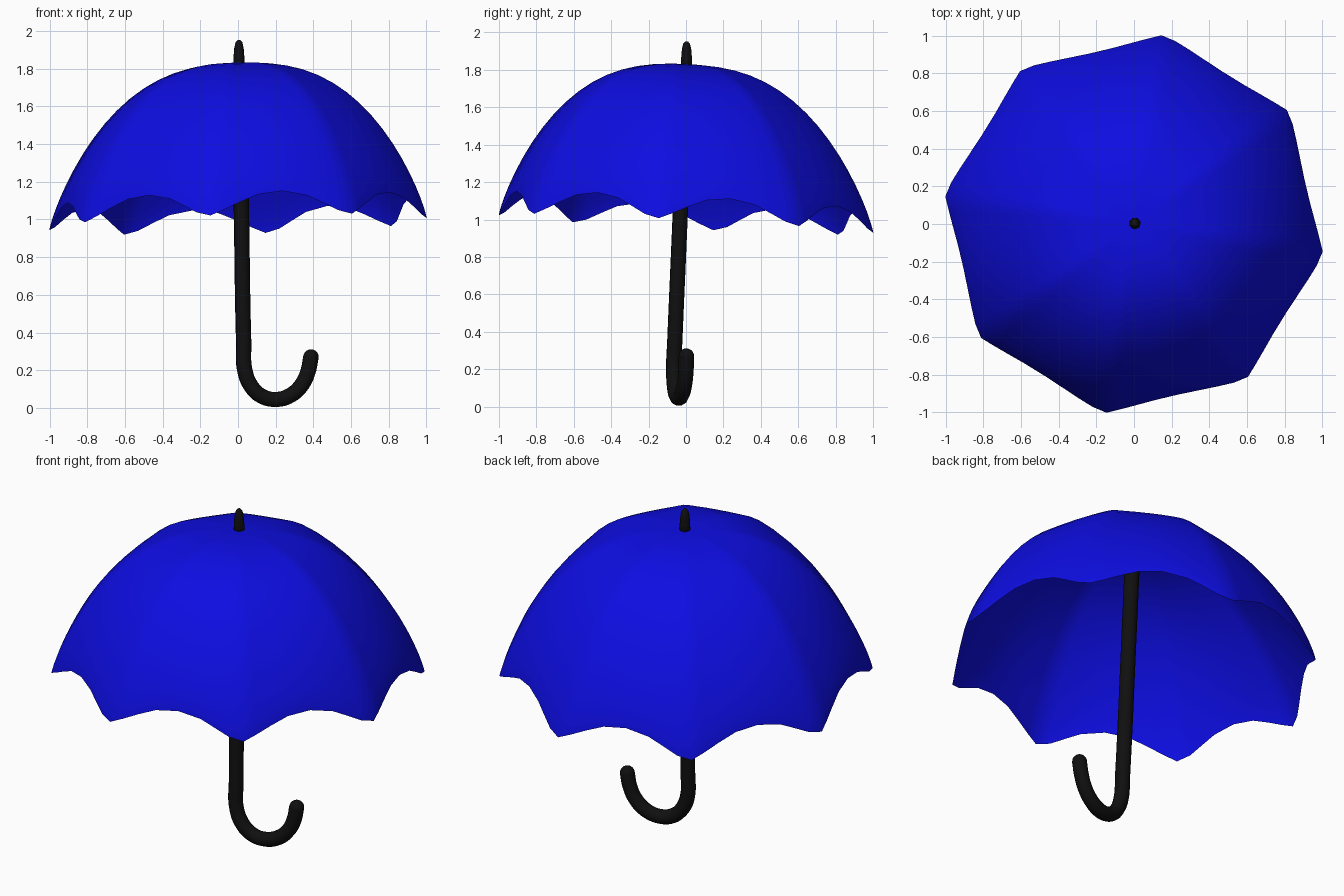
import bpy, bmesh
from math import radians, cos, sin, pi

cube = bpy.data.objects.get("Cube")
if cube:
    bpy.data.objects.remove(cube, do_unlink=True)


def material(name, color):
    m = bpy.data.materials.new(name)
    m.use_nodes = True
    m.diffuse_color = color
    m.node_tree.nodes["Principled BSDF"].inputs["Base Color"].default_value = color
    return m


blue = material("deep blue fabric", (0.004, 0.004, 0.75, 1))
black = material("black handle", (0.005, 0.005, 0.005, 1))


def mesh_object(name, bm, mat):
    bmesh.ops.recalc_face_normals(bm, faces=bm.faces)
    for f in bm.faces:
        f.smooth = True
    mesh = bpy.data.meshes.new(name)
    bm.to_mesh(mesh)
    bm.free()
    mesh.materials.append(mat)
    obj = bpy.data.objects.new(name, mesh)
    bpy.context.collection.objects.link(obj)
    return obj


# Canopy: eight panels stretched between ribs, with a scalloped rim
RADIUS, RIM, TOP = 1.012, 0.975, 1.83
# clockwise angle from the rib, radius factor, rim lift
PANEL = [(0, 1, 0), (4.5, .983, .02), (9, .96, .06), (14, .94, .1),
         (22, .924, .125), (30, .93, .11), (36, .95, .07), (41, .975, .03)]
ROWS = 18

bm = bmesh.new()
apex = bm.verts.new((0, 0, TOP))
rings = []
for i in range(1, ROWS + 1):
    t = sin(i / ROWS * pi / 2)
    height = RIM + (TOP - RIM) * (1 - min(t, 1) ** 2.6) ** 0.83
    ring = []
    for rib in range(8):
        for angle, factor, lift in PANEL:
            a = radians(81.7 - 45 * rib - angle)
            x, y = RADIUS * t * factor * cos(a), RADIUS * t * factor * sin(a)
            z = height + lift * t ** 4 + 0.025 * x - 0.05 * y
            ring.append(bm.verts.new((x, y, z)))
    rings.append(ring)
n = len(rings[0])
for k in range(n):
    j = (k + 1) % n
    bm.faces.new((apex, rings[0][j], rings[0][k]))
    for inner, outer in zip(rings, rings[1:]):
        bm.faces.new((inner[k], inner[j], outer[j], outer[k]))
mesh_object("canopy", bm, blue)

# Shaft and hooked handle: one round tube along a curve
PATH = [(.005, 0, 1.81), (.018, -.03, 1.05), (.03, -.06, .35), (.036, -.066, .2),
        (.07, -.062, .115), (.125, -.053, .063), (.2, -.038, .045),
        (.28, -.02, .068), (.34, -.007, .125), (.372, 0, .195), (.387, .002, .27)]
curve = bpy.data.curves.new("shaft_and_hook", "CURVE")
curve.dimensions = "3D"
curve.bevel_depth = 0.041
curve.bevel_resolution = 4
curve.resolution_u = 6
curve.use_fill_caps = True
spline = curve.splines.new("BEZIER")
spline.bezier_points.add(len(PATH) - 1)
for p, co in zip(spline.bezier_points, PATH):
    p.co = co
    p.handle_left_type = p.handle_right_type = "AUTO"
curve.materials.append(black)
shaft = bpy.data.objects.new("shaft_and_hook", curve)
bpy.context.collection.objects.link(shaft)
bpy.ops.object.select_all(action="DESELECT")
shaft.select_set(True)
bpy.context.view_layer.objects.active = shaft
bpy.ops.object.convert(target="MESH")
bpy.ops.object.shade_smooth_by_angle(angle=radians(50))

# Rounded end of the hook
bm = bmesh.new()
bmesh.ops.create_uvsphere(bm, u_segments=16, v_segments=10, radius=0.041)
bmesh.ops.translate(bm, verts=bm.verts, vec=PATH[-1])
mesh_object("hook_end", bm, black)

# Tapered finial above the canopy
bm = bmesh.new()
last = None
for r, z in [(.03, 1.8), (.029, 1.86), (.025, 1.91), (.018, 1.94), (.007, 1.953)]:
    ring = [bm.verts.new((.005 + r * cos(k * pi / 8), .003 + r * sin(k * pi / 8), z))
            for k in range(16)]
    if last:
        for k in range(16):
            j = (k + 1) % 16
            bm.faces.new((last[k], last[j], ring[j], ring[k]))
    else:
        bm.faces.new(ring[::-1])
    last = ring
bm.faces.new(last)
mesh_object("finial", bm, black)
